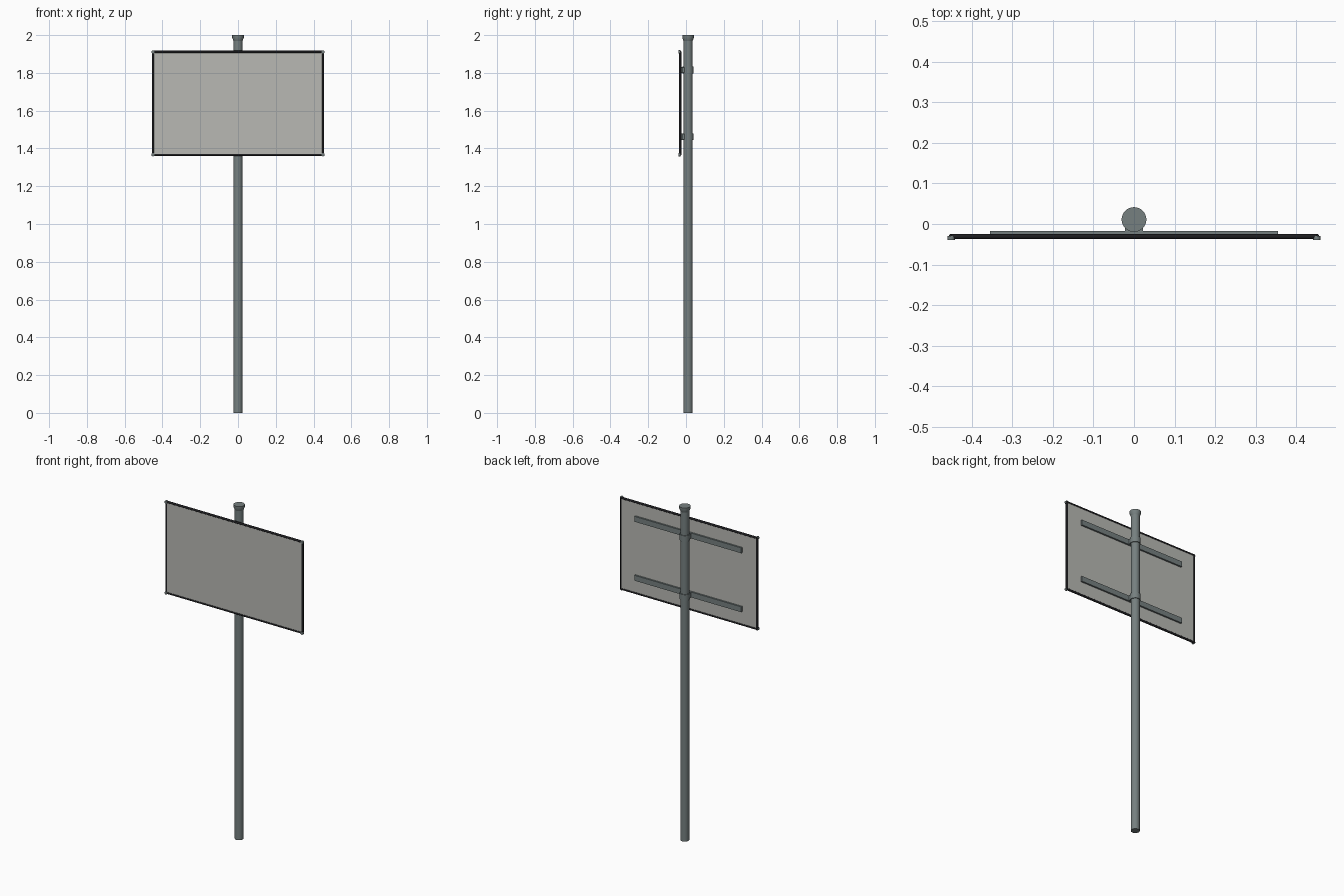
import bpy, bmesh, math
from mathutils import Matrix, Vector

if "Cube" in bpy.data.objects:
    bpy.data.objects.remove(bpy.data.objects["Cube"])


def mat(name, r, g, b):
    m = bpy.data.materials.new(name)
    m.diffuse_color = (r, g, b, 1)
    m.use_nodes = True
    m.node_tree.nodes["Principled BSDF"].inputs["Base Color"].default_value = m.diffuse_color
    return m


STEEL = mat("galvanised steel", 0.18, 0.215, 0.215)
PANEL = mat("pale grey panel", 0.48, 0.485, 0.455)
BLACK = mat("black trim", 0.012, 0.012, 0.014)
POLE_Y = 0.011


def finish(name, bm, material, smooth=False):
    bmesh.ops.recalc_face_normals(bm, faces=bm.faces)
    me = bpy.data.meshes.new(name)
    bm.to_mesh(me)
    bm.free()
    ob = bpy.data.objects.new(name, me)
    bpy.context.collection.objects.link(ob)
    me.materials.append(material)
    if smooth:
        bpy.context.view_layer.objects.active = ob
        ob.select_set(True)
        bpy.ops.object.shade_smooth_by_angle(angle=math.radians(35))
        ob.select_set(False)
    return ob


def box(name, lo, hi, material):
    lo, hi = Vector(lo), Vector(hi)
    bm = bmesh.new()
    bmesh.ops.create_cube(bm, size=1, matrix=Matrix.Translation((lo + hi) / 2)
                          @ Matrix.Diagonal((*(hi - lo), 1)))
    return finish(name, bm, material)


def lathe(name, profile, material, segs=32):
    # closed solid turned about the pole axis from (radius, z) pairs
    bm = bmesh.new()
    rings = [[bm.verts.new((r * math.cos(2 * math.pi * i / segs),
                            POLE_Y + r * math.sin(2 * math.pi * i / segs), z))
              for i in range(segs)] for r, z in profile]
    for a, b in zip(rings, rings[1:]):
        for i in range(segs):
            j = (i + 1) % segs
            bm.faces.new((a[i], a[j], b[j], b[i]))
    bm.faces.new(rings[0])
    bm.faces.new(rings[-1])
    return finish(name, bm, material, True)


def rod(name, centre, length, radius, axis, material, segs=12):
    bm = bmesh.new()
    rot = Vector((0, 0, 1)).rotation_difference(Vector(axis)).to_matrix().to_4x4()
    bmesh.ops.create_cone(bm, cap_ends=True, segments=segs, radius1=radius,
                          radius2=radius, depth=length,
                          matrix=Matrix.Translation(centre) @ rot)
    return finish(name, bm, material, True)


# Pole with a flared cap
lathe("pole", [(0.0245, 0), (0.0245, 1.972)], STEEL)
lathe("pole_cap", [(0.0245, 1.97), (0.0305, 1.985), (0.0305, 2.0)], STEEL)

# Sign sheet and its rounded black edge trim
Z0, Z1, X, FY = 1.367, 1.911, 0.45, -0.031
box("sign_panel", (-X, -0.035, Z0), (X, -0.027, Z1), PANEL)
for tag, z in (("bottom", Z0), ("top", Z1)):
    rod("trim_" + tag, (0, FY, z), 2 * X, 0.0065, (1, 0, 0), BLACK)
for tag, s in (("left", -1), ("right", 1)):
    rod("trim_" + tag, (s * X, FY, (Z0 + Z1) / 2), Z1 - Z0, 0.0065, (0, 0, 1), BLACK)
    # Small corner rivets
    for z in (Z0, Z1):
        rod("corner_rivet_" + tag, (s * X, -0.0345, z), 0.011, 0.009, (0, 1, 0), STEEL)

# Two back rails, each held by a clamp ring round the pole
for tag, z in (("lower", 1.462), ("upper", 1.815)):
    box(tag + "_rail", (-0.354, -0.028, z - 0.016), (0.354, -0.017, z + 0.016), STEEL)
    lathe(tag + "_clamp", [(0.0245, z - 0.018), (0.029, z - 0.018),
                           (0.029, z + 0.018), (0.0245, z + 0.018)], STEEL)
    box(tag + "_clamp_block", (-0.022, -0.02, z - 0.014), (0.022, 0.0, z + 0.014), STEEL)
